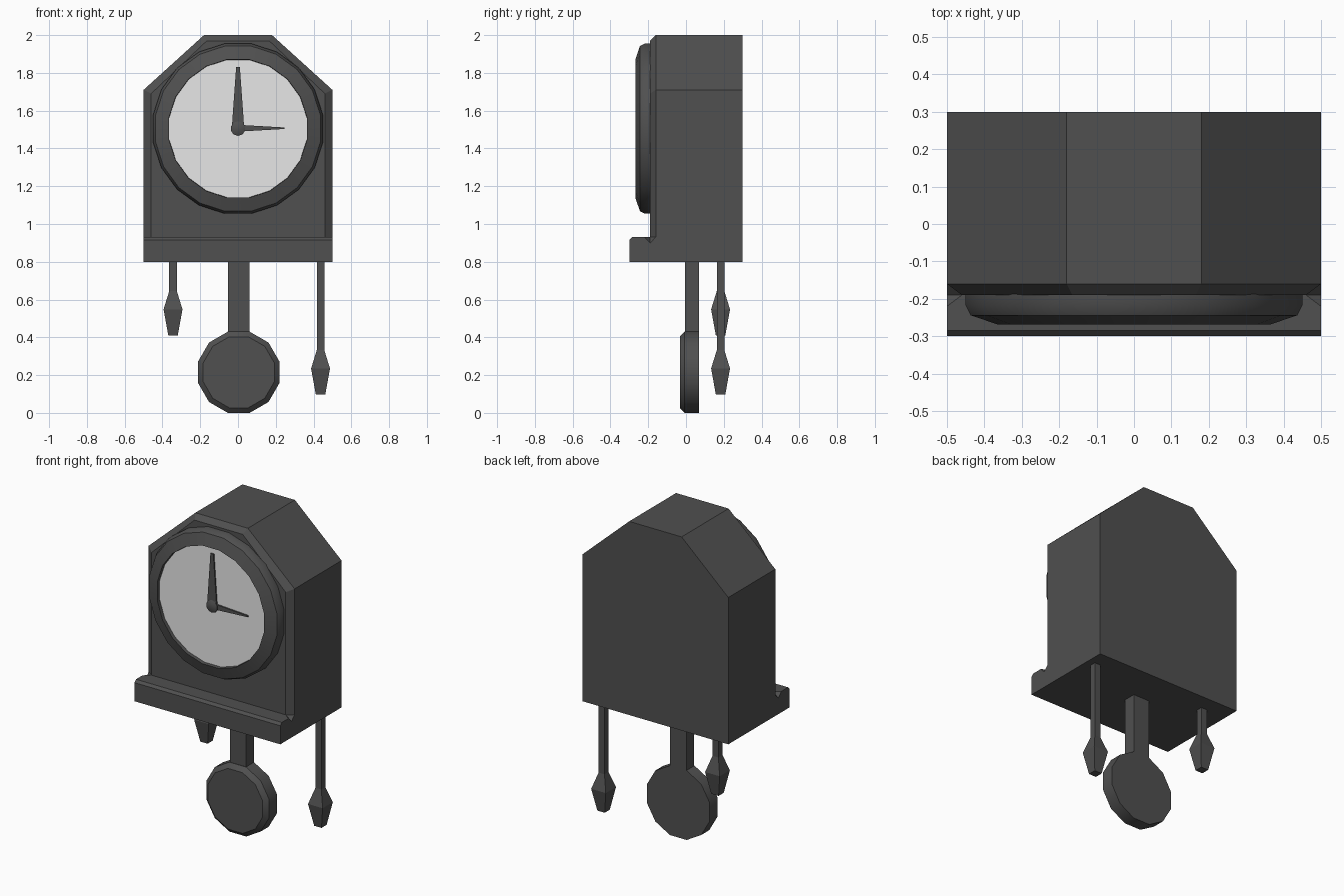
import bpy, bmesh, math
from mathutils import Matrix

cube = bpy.data.objects.get("Cube")
if cube:
    bpy.data.objects.remove(cube, do_unlink=True)


def material(name, value):
    mat = bpy.data.materials.new(name)
    mat.use_nodes = True
    colour = (value, value, value, 1)
    mat.diffuse_color = colour
    mat.node_tree.nodes["Principled BSDF"].inputs["Base Color"].default_value = colour
    return mat


DARK = material("dark_grey", 0.08)
PALE = material("pale_dial", 0.8)


def finish(name, bm, mat, smooth=False):
    bmesh.ops.recalc_face_normals(bm, faces=bm.faces)
    mesh = bpy.data.meshes.new(name)
    bm.to_mesh(mesh)
    bm.free()
    mesh.materials.append(mat)
    obj = bpy.data.objects.new(name, mesh)
    bpy.context.collection.objects.link(obj)
    if smooth:
        bpy.ops.object.select_all(action='DESELECT')
        obj.select_set(True)
        bpy.context.view_layer.objects.active = obj
        bpy.ops.object.shade_smooth_by_angle(angle=math.radians(31))
    return obj


def loft(name, rings, mat, smooth=False, closed=False):
    """Skin rings of points; cap both ends, or join last to first if closed."""
    bm = bmesh.new()
    loops = [[bm.verts.new(p) for p in ring] for ring in rings]
    pairs = list(zip(loops, loops[1:]))
    if closed:
        pairs.append((loops[-1], loops[0]))
    else:
        bm.faces.new(loops[0])
        bm.faces.new(loops[-1])
    for a, b in pairs:
        for i in range(len(a)):
            j = (i + 1) % len(a)
            bm.faces.new((a[i], a[j], b[j], b[i]))
    return finish(name, bm, mat, smooth)


def circle(cx, y, cz, apothem, n):
    r = apothem / math.cos(math.pi / n)
    angles = [(i + 0.5) * 2 * math.pi / n for i in range(n)]
    return [(cx + r * math.cos(a), y, cz + r * math.sin(a)) for a in angles]


def box(name, x0, x1, y0, y1, z0, z1):
    rings = [[(x0, y0, z), (x1, y0, z), (x1, y1, z), (x0, y1, z)] for z in (z0, z1)]
    return loft(name, rings, DARK)


# Case with bevelled front and ledge: one half, then mirrored
points = [
    (0, .3, .8), (.5, .3, .8), (.5, .3, 1.71), (.18, .3, 2), (0, .3, 2),
    (.5, -.16, .93), (.5, -.16, 1.71), (.18, -.16, 2), (0, -.16, 2),
    (.46, -.19, .93), (.46, -.19, 1.69), (.165, -.19, 1.97), (0, -.19, 1.97), (0, -.19, .93),
    (.5, -.19, .9), (.5, -.22, .93), (.5, -.285, .93), (.5, -.3, .915), (.5, -.3, .8),
    (0, -.3, .8), (0, -.3, .915), (0, -.285, .93)]
faces = [
    (0, 1, 2, 3, 4),                                # back
    (2, 6, 7, 3), (3, 7, 8, 4),                     # roof
    (1, 2, 6, 5, 14, 15, 16, 17, 18),               # side
    (5, 6, 10, 9), (6, 7, 11, 10), (7, 8, 12, 11),  # front bevel
    (9, 10, 11, 12, 13),                            # front
    (5, 9, 14), (9, 15, 14),                        # notch beside the ledge
    (13, 9, 15, 16, 21), (21, 16, 17, 20), (20, 17, 18, 19),  # ledge
    (0, 1, 18, 19)]                                 # underside
bm = bmesh.new()
verts = [bm.verts.new(p) for p in points]
for f in faces:
    bm.faces.new([verts[i] for i in f])
bmesh.ops.mirror(bm, geom=bm.verts[:] + bm.edges[:] + bm.faces[:],
                 matrix=Matrix.Identity(4), merge_dist=0.0001, axis='X')
bmesh.ops.remove_doubles(bm, verts=bm.verts, dist=0.0001)
bmesh.ops.recalc_face_normals(bm, faces=bm.faces)
bmesh.ops.dissolve_limit(bm, angle_limit=math.radians(1), verts=bm.verts, edges=bm.edges)
finish("clock_case", bm, DARK)

# Dial rim and dial
DIAL_Z = 1.505
rim = [(.45, -.185), (.45, -.218), (.437, -.244), (.366, -.268), (.364, -.24), (.364, -.185)]
loft("dial_rim", [circle(0, y, DIAL_Z, r, 20) for r, y in rim], DARK, True, True)
loft("dial_face", [circle(0, y, DIAL_Z, .3645, 20) for y in (-.24, -.247)], PALE)

# Hands and hub
loft("hand_hub", [circle(0, y, DIAL_Z, r, 10)
                  for r, y in ((.037, -.24), (.037, -.257), (.02, -.265))], DARK, True)


def hand(name, length, base, tip, direction):
    rings = []
    for y in (-.246, -.256):
        outline = [(-base, 0), (base, 0), (tip, length), (-tip, length)]
        rings.append([(s, y, DIAL_Z + t) if direction == "up" else (t, y, DIAL_Z + s + .002)
                      for s, t in outline])
    loft(name, rings, DARK)


hand("minute_hand", .325, .033, .01, "up")
hand("hour_hand", .245, .018, .004, "side")

# Pendulum
BOB_X, BOB_Z = .004, .215
bob = [(.215, .07), (.215, -.008), (.188, -.033)]
loft("pendulum_bob", [circle(BOB_X, y, BOB_Z, r, 12) for r, y in bob], DARK, True)
box("pendulum_rod", BOB_X - .056, BOB_X + .056, -.006, .07, .425, .81)


# Hanging weights on square cords
def weight(name, x, bottom):
    profile = [(.025, bottom), (.05, bottom + .138), (.02, bottom + .235), (.02, .81)]
    y = .183
    loft(name, [[(x - r, y - r, z), (x + r, y - r, z), (x + r, y + r, z), (x - r, y + r, z)]
                for r, z in profile], DARK)


weight("left_weight", .437, .097)
weight("right_weight", -.344, .41)
